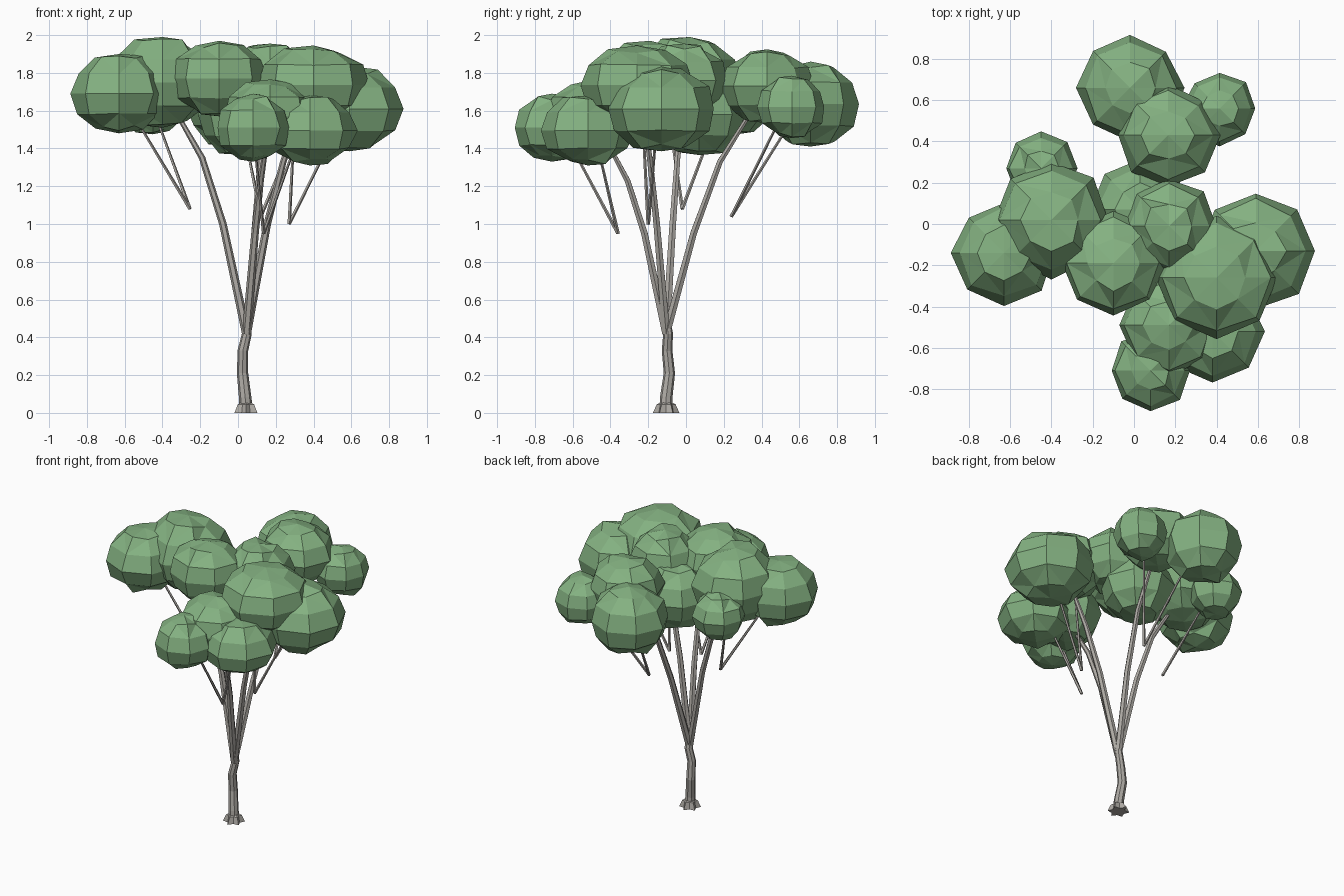
import bpy, bmesh, math, random
from mathutils import Vector

if "Cube" in bpy.data.objects:
    bpy.data.objects.remove(bpy.data.objects["Cube"])

random.seed(4)


def material(name, col):
    m = bpy.data.materials.new(name)
    m.diffuse_color = (*col, 1)
    m.use_nodes = True
    m.node_tree.nodes["Principled BSDF"].inputs["Base Color"].default_value = m.diffuse_color
    return m


LEAF = material("leaf", (0.23, 0.44, 0.22))
BARK = material("bark", (0.42, 0.40, 0.37))


def finish(name, bm, mat):
    bmesh.ops.recalc_face_normals(bm, faces=bm.faces)
    me = bpy.data.meshes.new(name)
    bm.to_mesh(me)
    bm.free()
    me.materials.append(mat)
    ob = bpy.data.objects.new(name, me)
    bpy.context.collection.objects.link(ob)
    return ob


def limb(name, pts, radii, sides=6):
    """Tapered faceted tube along a path."""
    bm = bmesh.new()
    pts = [Vector(p) for p in pts]
    rings = []
    for i, p in enumerate(pts):
        d = pts[min(i + 1, len(pts) - 1)] - pts[max(i - 1, 0)]
        if i == 0 and p.z == 0:
            d = Vector((0, 0, 1))
        q = Vector((0, 0, 1)).rotation_difference(d)
        rings.append([bm.verts.new(p + q @ Vector((
            radii[i] * math.cos(2 * math.pi * k / sides),
            radii[i] * math.sin(2 * math.pi * k / sides), 0))) for k in range(sides)])
    for a, b in zip(rings, rings[1:]):
        for k in range(sides):
            n = (k + 1) % sides
            bm.faces.new((a[k], a[n], b[n], b[k]))
    bm.faces.new(rings[0])
    bm.faces.new(rings[-1])
    return finish(name, bm, BARK)


def clump(name, c, r, rz):
    """Irregular low-poly leaf mass, roughest near its top and bottom."""
    bm = bmesh.new()
    bmesh.ops.create_uvsphere(bm, u_segments=8, v_segments=6, radius=1)
    for v in bm.verts:
        h = abs(v.co.z)
        j = 0.09 if 0.8 < h < 0.95 else 0.04
        s = 1.0 if h > 0.95 else random.uniform(1.02 - j, 1.02 + j)
        v.co = Vector((c[0] + v.co.x * r * s, c[1] + v.co.y * r * s,
                       c[2] + v.co.z * rz * s))
    caps = [f for f in bm.faces if abs(f.calc_center_median().z - c[2]) > 0.6 * rz]
    bmesh.ops.triangulate(bm, faces=caps)
    return finish(name, bm, LEAF)


# Crown: x, y, z centre, horizontal radius, vertical radius
crown = [
    (0.59, -0.13, 1.61, 0.28, 0.225),
    (0.40, -0.26, 1.735, 0.295, 0.21),
    (0.17, -0.01, 1.76, 0.225, 0.195),
    (-0.40, 0.02, 1.75, 0.275, 0.24),
    (-0.63, -0.14, 1.69, 0.245, 0.21),
    (-0.10, -0.19, 1.77, 0.25, 0.20),
    (-0.02, 0.66, 1.635, 0.25, 0.225),
    (0.165, 0.43, 1.73, 0.24, 0.195),
    (0.415, 0.56, 1.62, 0.175, 0.165),
    (-0.45, 0.27, 1.63, 0.17, 0.155),
    (0.03, 0.07, 1.58, 0.235, 0.215),
    (0.17, -0.49, 1.57, 0.24, 0.195),
    (0.08, -0.71, 1.51, 0.19, 0.18),
    (0.38, -0.52, 1.495, 0.24, 0.185),
]
for i, (x, y, z, r, rz) in enumerate(crown):
    clump(f"leaf_clump_{i + 1}", (x, y, z), r, rz)

# Trunk
limb("trunk", [(0.045, -0.105, 0), (0.038, -0.105, 0.08), (0.024, -0.088, 0.21),
               (0.026, -0.100, 0.33), (0.047, -0.095, 0.42), (0.045, -0.105, 0.52)],
     [0.036, 0.033, 0.030, 0.028, 0.026, 0.018], 8)

# Root flare, scalloped
bm = bmesh.new()
rings = []
for z, r0, r1 in ((0, 0.045, 0.07), (0.045, 0.036, 0.05), (0.055, 0.025, 0.03)):
    rings.append([bm.verts.new((0.042 + (r0, r1)[k % 2] * math.cos(k * math.pi / 6),
                                -0.105 + (r0, r1)[k % 2] * math.sin(k * math.pi / 6), z))
                  for k in range(12)])
for a, b in zip(rings, rings[1:]):
    for k in range(12):
        n = (k + 1) % 12
        bm.faces.new((a[k], a[n], b[n], b[k]))
bm.faces.new(rings[0])
bm.faces.new(rings[-1])
finish("root_flare", bm, BARK)

# Main branches fanning out from the fork
fork = (0.045, -0.105, 0.42)
branches = {
    "left": [(-0.08, -0.07, 1.0), (-0.19, -0.045, 1.35), (-0.31, -0.02, 1.56)],
    "back": [(0.09, 0.04, 0.95), (0.12, 0.18, 1.33), (0.14, 0.33, 1.57)],
    "right": [(0.155, -0.155, 1.0), (0.24, -0.19, 1.33), (0.32, -0.22, 1.56)],
    "front": [(0.09, -0.22, 0.95), (0.12, -0.31, 1.23), (0.15, -0.41, 1.42)],
}
for n, path in branches.items():
    limb("branch_" + n, [fork] + path, [0.024, 0.020, 0.017, 0.012])

# Thin twigs carrying the outer clumps
twigs = [
    ((-0.255, -0.02, 1.08), (-0.55, -0.09, 1.57)),
    ((-0.255, -0.02, 1.08), (-0.42, 0.15, 1.53)),
    ((0.135, -0.36, 0.95), (0.09, -0.60, 1.40)),
    ((0.135, -0.36, 0.95), (0.29, -0.46, 1.38)),
    ((0.27, -0.20, 1.00), (0.50, -0.16, 1.46)),
    ((0.27, -0.20, 1.00), (0.30, -0.23, 1.56)),
    ((0.12, 0.24, 1.04), (0.32, 0.48, 1.52)),
    ((0.12, 0.24, 1.04), (0.03, 0.53, 1.50)),
]
for i, (a, b) in enumerate(twigs):
    limb(f"twig_{i + 1}", [a, b], [0.010, 0.007], 5)
